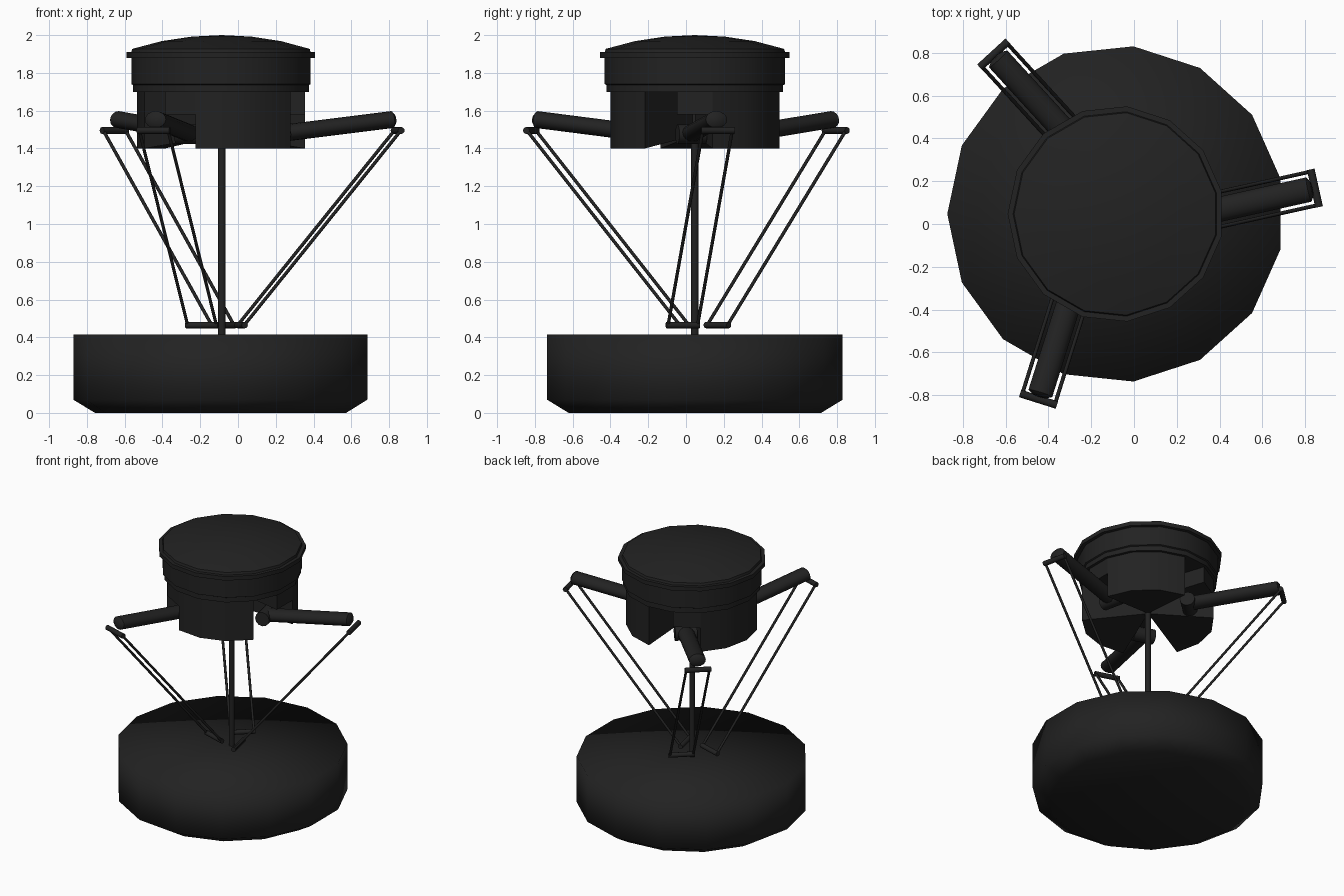
import bpy, bmesh, math
from mathutils import Vector, Matrix

if "Cube" in bpy.data.objects:
    bpy.data.objects.remove(bpy.data.objects["Cube"])

CX, CY = -0.085, 0.047
CENTRE = Matrix.Translation((CX, CY, 0))
N = 15
mat = bpy.data.materials.new("black_plastic")
mat.diffuse_color = (0.016, 0.016, 0.016, 1)
mat.use_nodes = True
mat.node_tree.nodes["Principled BSDF"].inputs["Base Color"].default_value = mat.diffuse_color


def finish(bm, name, angle=40):
    bmesh.ops.remove_doubles(bm, verts=bm.verts, dist=1e-5)
    bmesh.ops.recalc_face_normals(bm, faces=bm.faces)
    me = bpy.data.meshes.new(name)
    bm.to_mesh(me)
    bm.free()
    me.materials.append(mat)
    ob = bpy.data.objects.new(name, me)
    bpy.context.collection.objects.link(ob)
    bpy.ops.object.select_all(action='DESELECT')
    ob.select_set(True)
    bpy.context.view_layer.objects.active = ob
    bpy.ops.object.shade_smooth_by_angle(angle=math.radians(angle))
    return ob


def ring_point(deg, r, z):
    a = math.radians(deg)
    return Vector((CX + r * math.cos(a), CY + r * math.sin(a), z))


def lathe(name, profile, angle=40):
    """Revolve an (r, z) profile about the machine axis in 15 facets."""
    bm = bmesh.new()
    rings = [[bm.verts.new(ring_point(180 + 24 * i, r, z)) for i in range(N)]
             if r else [bm.verts.new((CX, CY, z))] * N for r, z in profile]
    for a, b in zip(rings, rings[1:]):
        for i in range(N):
            j = (i + 1) % N
            quad = list(dict.fromkeys((a[i], a[j], b[j], b[i])))
            bm.faces.new(quad)
    return finish(bm, name, angle)


def sector(name, start, facets, z_rim, z_mid, z_top=1.705, r=0.45):
    """Pie-shaped block of the housing, its underside rising to the axis."""
    bm = bmesh.new()
    lo = [bm.verts.new(ring_point(start + 24 * i, r, z_rim)) for i in range(facets + 1)]
    hi = [bm.verts.new(ring_point(start + 24 * i, r, z_top)) for i in range(facets + 1)]
    c0, c1 = bm.verts.new((CX, CY, z_mid)), bm.verts.new((CX, CY, z_top))
    for i in range(facets):
        bm.faces.new((lo[i], lo[i + 1], hi[i + 1], hi[i]))
        bm.faces.new((c0, lo[i + 1], lo[i]))
        bm.faces.new((c1, hi[i], hi[i + 1]))
    bm.faces.new((c0, lo[0], hi[0], c1))
    bm.faces.new((c0, c1, hi[-1], lo[-1]))
    return finish(bm, name)


def tube(name, p, q, rw, rh=None, segs=12, bulge=0.0):
    """Round bar from p to q, rw wide and rh high, with optional domed ends."""
    p, q = Vector(p), Vector(q)
    rh = rh or rw
    d = (q - p).normalized()
    side = Vector((0, 0, 1)).cross(d)
    side = side.normalized() if side.length > 1e-4 else Vector((1, 0, 0))
    up = d.cross(side)
    stations = [(p, 1), (q, 1)]
    if bulge:
        stations = [(p - d * bulge, 0.55)] + stations + [(q + d * bulge, 0.55)]
    bm = bmesh.new()
    rings = []
    for c, s in stations:
        rings.append([bm.verts.new(c + side * (rw * s * math.cos(t)) + up * (rh * s * math.sin(t)))
                      for t in (2 * math.pi * i / segs for i in range(segs))])
    for a, b in zip(rings, rings[1:]):
        for i in range(segs):
            j = (i + 1) % segs
            bm.faces.new((a[i], a[j], b[j], b[i]))
    bm.faces.new(rings[0])
    bm.faces.new(rings[-1])
    return finish(bm, name, 50)


# Working volume drum at the bottom
lathe("work_envelope", [(0, 0), (0.672, 0), (0.787, 0.07), (0.787, 0.415), (0, 0.41)], 100)

# Upper housing with flange and domed lid
lathe("upper_housing", [(0, 1.70), (0.47, 1.70), (0.47, 1.735), (0.48, 1.74), (0.48, 1.88),
                        (0.505, 1.88), (0.505, 1.91), (0.48, 1.91), (0.475, 1.927),
                        (0.32, 1.968), (0.16, 1.992), (0, 2.0)])

# Central shaft
tube("centre_shaft", (CX, CY, 0.39), (CX, CY, 1.6), 0.02)

for k in range(3):
    turn = 120 * k
    # Lower housing: a solid block, and a short roof over half of each arm slot
    sector(f"housing_block_{k}", 12 + turn, 3, 1.40, 1.47)
    sector(f"slot_roof_{k}", -12 + turn, 1, 1.58, 1.58)

    # Arm frame: x runs outward, y sideways
    M = CENTRE @ Matrix.Rotation(math.radians(12.5 + turn), 4, 'Z')
    V = -0.084

    def at(x, y, z):
        return M @ Vector((x, V + y, z))

    tube(f"shoulder_{k}", at(0.29, -0.075, 1.475), at(0.29, 0.075, 1.475), 0.052)
    tube(f"upper_arm_{k}", at(0.29, 0, 1.478), at(0.905, 0, 1.553), 0.058, 0.045, 16, 0.015)
    tube(f"elbow_bar_{k}", at(0.934, -0.09, 1.495), at(0.934, 0.09, 1.495), 0.018)
    tube(f"wrist_bar_{k}", at(0.085, -0.09, 0.465), at(0.085, 0.09, 0.465), 0.017)
    for s in (-1, 1):
        tube(f"forearm_rod_{k}_{'left' if s > 0 else 'right'}",
             at(0.934, s * 0.08, 1.495), at(0.085, s * 0.08, 0.465), 0.009, segs=8)
